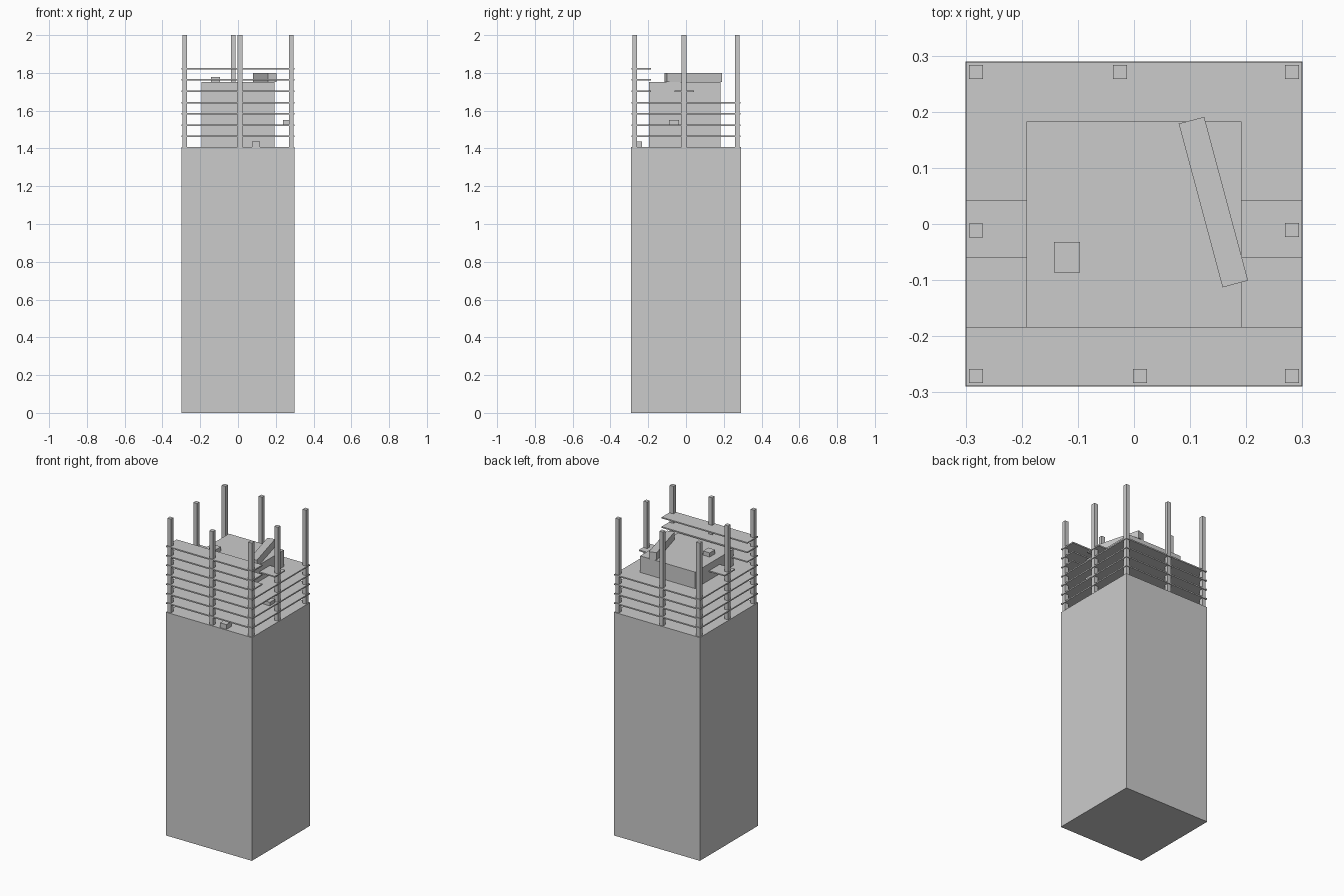
import bpy, math

if "Cube" in bpy.data.objects:
    bpy.data.objects.remove(bpy.data.objects["Cube"])

def box(name, x, y, z, rot=0.0):
    """Box from (min, max) ranges, optionally turned about its vertical axis."""
    c = [(a + b) / 2 for a, b in (x, y, z)]
    bpy.ops.mesh.primitive_cube_add(size=1, location=c, rotation=(0, 0, rot))
    o = bpy.context.object
    o.name = name
    o.scale = [b - a for a, b in (x, y, z)]
    bpy.ops.object.transform_apply(location=False, rotation=False, scale=True)
    return o

DECK = 1.408
HX, HY = 0.30, 0.29

# finished lower tower
box("tower_body", (-HX, HX), (-HY, HY), (0, DECK))

# central service core
box("service_core", (-0.192, 0.192), (-0.197, 0.183), (DECK, 1.751))

# open floor slabs: four full, then partial ones
def slab(name, level, y0, y1):
    z = 1.464 + 0.0597 * level
    box(name, (-HX + 0.001, HX - 0.001), (y0, y1), (z - 0.004, z + 0.004))

for i in range(4):
    slab(f"floor_slab_{i + 1}", i, -HY + 0.001, HY - 0.001)
for i in range(4, 7):
    slab(f"front_slab_{i + 1}", i, -HY + 0.001, -0.184)
slab("middle_slab", 4, -0.061, 0.043)

# perimeter columns
columns = [(sx * 0.282, sy * 0.271) for sx in (-1, 1) for sy in (-1, 1)]
columns += [(-0.282, -0.012), (0.282, -0.011), (-0.025, 0.271), (0.011, -0.271)]
for i, (x, y) in enumerate(columns):
    r = 0.0125
    box(f"column_{i + 1}", (x - r, x + r), (y - r, y + r), (DECK, 2.0))

# loose beam lying on the core roof
box("loose_beam", (0.118, 0.165), (-0.112, 0.190), (1.751, 1.799), math.radians(15))

# small crates
box("roof_crate", (-0.143, -0.096), (-0.086, -0.032), (1.751, 1.777))
box("front_crate", (0.073, 0.117), (-0.283, -0.233), (DECK, 1.438))
box("side_crate", (0.237, 0.285), (-0.090, -0.037), (1.524, 1.550))
